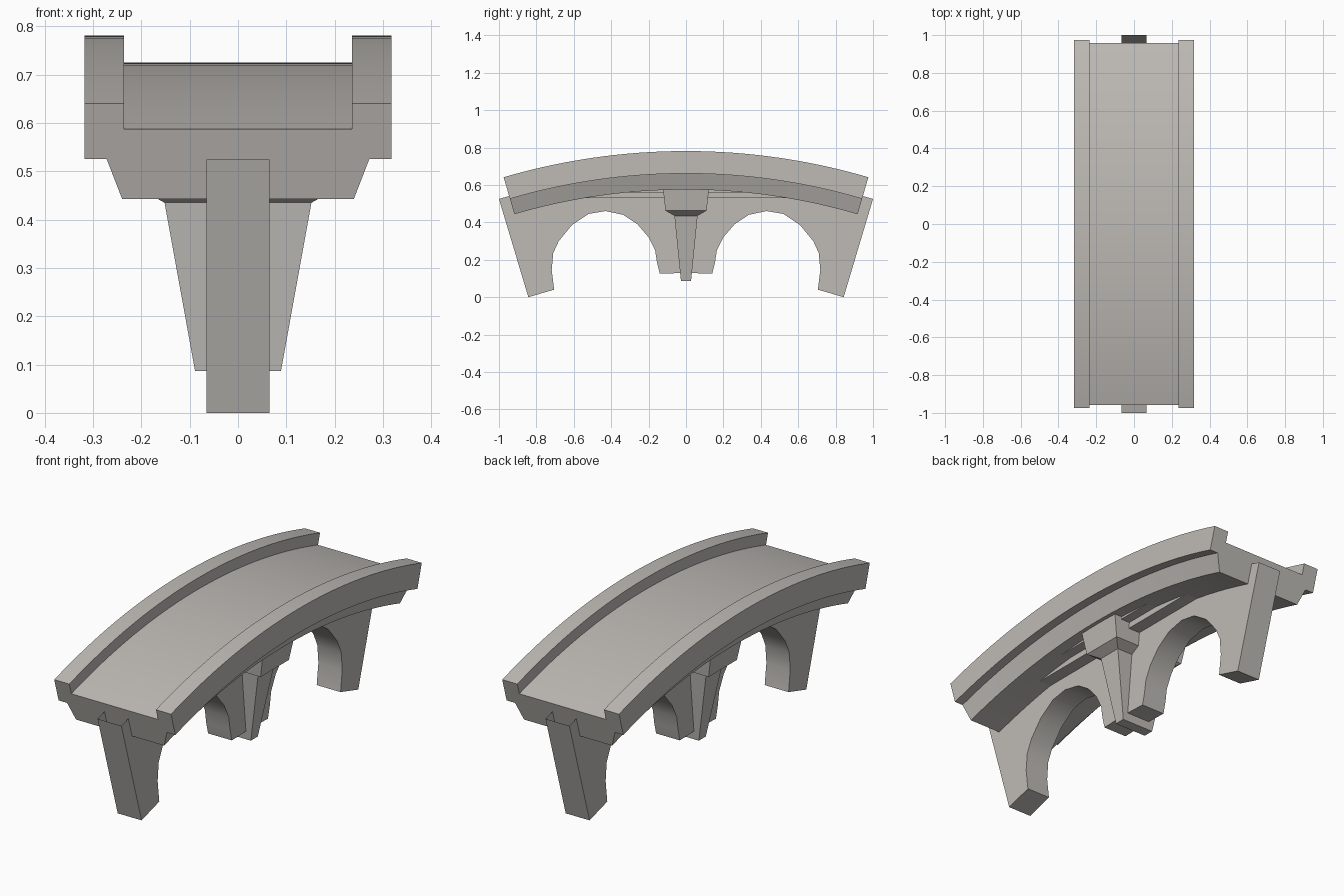
import bpy, bmesh, math

if "Cube" in bpy.data.objects:
    bpy.data.objects.remove(bpy.data.objects["Cube"])

# One warm grey stone colour
stone = bpy.data.materials.new("warm grey stone")
stone.diffuse_color = (0.52, 0.50, 0.47, 1)
stone.use_nodes = True
stone.node_tree.nodes["Principled BSDF"].inputs["Base Color"].default_value = stone.diffuse_color

CZ = -2.683          # height of the bend centre (x axis through y = 0)
R = 3.464            # radius of the parapet top


def make(name, verts, faces, smooth=True, recalc=True):
    me = bpy.data.meshes.new(name)
    me.from_pydata(verts, [], faces)
    bm = bmesh.new()
    bm.from_mesh(me)
    if recalc:
        bmesh.ops.recalc_face_normals(bm, faces=bm.faces)
    bm.to_mesh(me)
    bm.free()
    ob = bpy.data.objects.new(name, me)
    bpy.context.collection.objects.link(ob)
    me.materials.append(stone)
    if smooth:
        bpy.ops.object.select_all(action='DESELECT')
        ob.select_set(True)
        bpy.context.view_layer.objects.active = ob
        bpy.ops.object.shade_smooth_by_angle(angle=math.radians(25))
    return ob


def rings(name, loops, smooth=False):
    """Closed solid lofted through loops of equal length."""
    n = len(loops[0])
    verts = [v for lp in loops for v in lp]
    faces = [list(range(n)), list(range(len(verts) - n, len(verts)))]
    for i in range(len(loops) - 1):
        for j in range(n):
            k = (j + 1) % n
            faces.append([i*n + j, i*n + k, i*n + n + k, i*n + n + j])
    return make(name, verts, faces, smooth)


# Deck with parapets: cross-section (x, depth below the top) swept along the arc
half = [(0.236, 0.056), (0.236, 0), (0.318, 0), (0.318, 0.12),
        (0.272, 0.12), (0.24, 0.206)]
section = half + [(-x, d) for x, d in reversed(half)]
SEG = 32
A = math.radians(16.35)
loops = []
for i in range(SEG + 1):
    a = -A + 2 * A * i / SEG
    loops.append([(x, (R - d) * math.sin(a), CZ + (R - d) * math.cos(a)) for x, d in section])
rings("deck", loops, True)

# Arched wall: profile in y-z, mirrored, open along its hidden top
arch = [(0.14, 0.125), (0.155, 0.185), (0.165, 0.25), (0.20, 0.32), (0.26, 0.39),
        (0.335, 0.44), (0.43, 0.46), (0.52, 0.445), (0.61, 0.385), (0.68, 0.30),
        (0.71, 0.235), (0.718, 0.145), (0.705, 0.04), (0.843, 0.0)]
right = [(0, 0.13)] + arch + [(1.0, 0.525)]
left = [(-y, z) for y, z in reversed(right[1:])]
AT = math.atan2(1.0, 0.525 - CZ)
top = []
for i in range(1, 16):
    a = AT - 2 * AT * i / 16
    top.append((3.36 * math.sin(a), CZ + 3.36 * math.cos(a)))
low = left + right
prof = low + top
n, m = len(prof), len(low)
verts = [(x, y, z) for x in (0.065, -0.065) for y, z in prof]
faces = [list(range(n)), list(range(2*n - 1, n - 1, -1))]
faces += [[j, n + j, n + j + 1, j + 1] for j in range(m - 1)]
make("arched_wall", verts, faces)


def rect(x, y, z):
    return [(-x, -y, z), (x, -y, z), (x, y, z), (-x, y, z)]


# Centre pier: tapered shaft with a flared cap
rings("centre_pier", [rect(0.089, 0.027, 0.087), rect(0.152, 0.062, 0.435),
                      rect(0.20, 0.11, 0.462), rect(0.225, 0.125, 0.60)])

# Flat stepped ribs under the crown of the deck
for name, x, y, z in (("inner_rib", 0.13, 0.6, 0.53), ("outer_rib", 0.18, 0.38, 0.56)):
    rings(name, [rect(x, y, z), rect(x, y, 0.60)])
